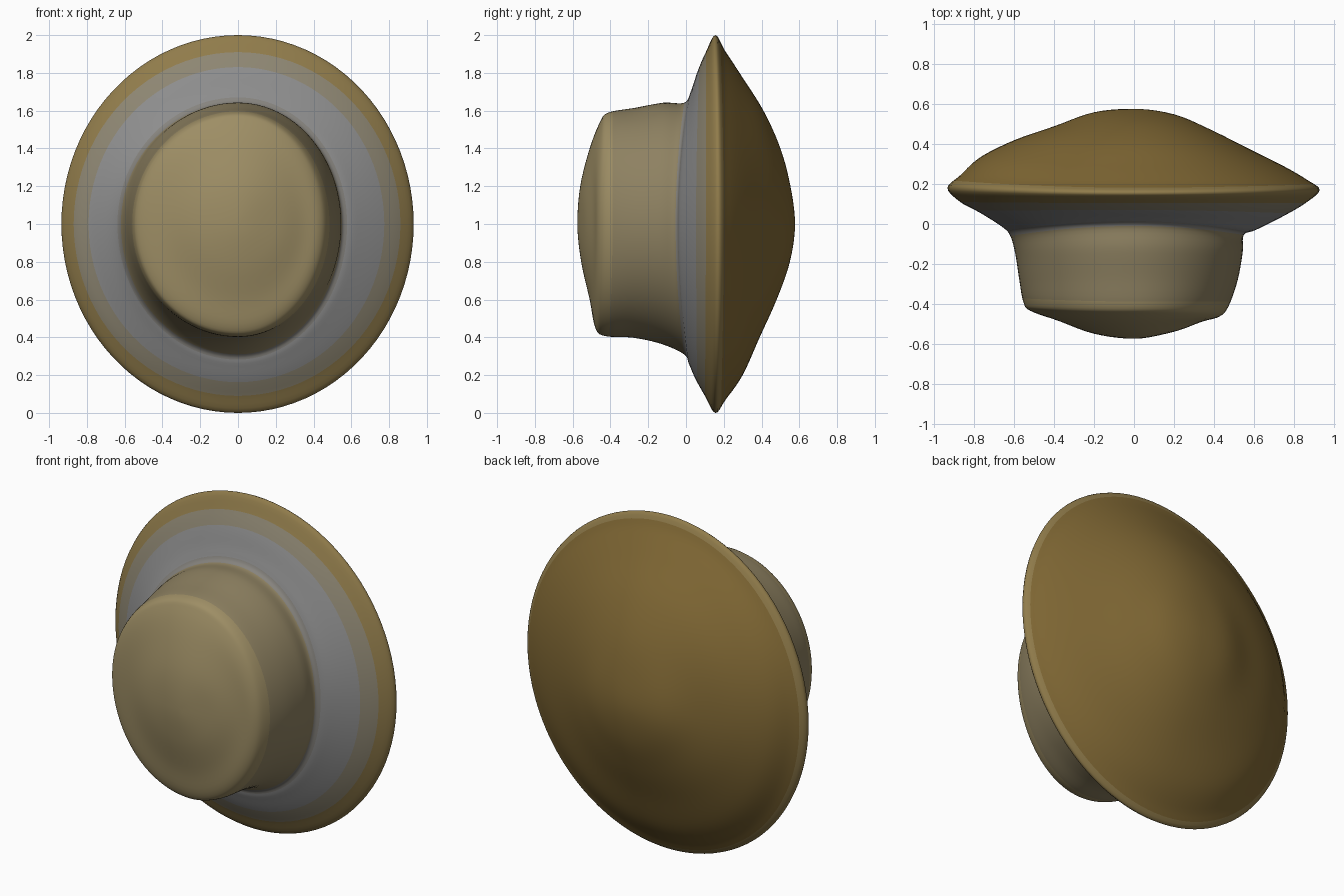
import bpy, bmesh, math

if "Cube" in bpy.data.objects:
    bpy.data.objects.remove(bpy.data.objects["Cube"])

# Profiles (radius, y) from the front pole over crown, brim and rim to the back pole
RIGHT = [(0, -.575), (.2, -.54), (.34, -.49), (.43, -.463), (.475, -.41), (.52, -.28), (.545, -.14),
         (.55, -.055), (.61, -.03), (.75, .04), (.86, .105), (.93, .17), (.87, .22), (.75, .29),
         (.56, .385), (.38, .475), (.2, .55), (0, .577)]
LEFT = [(0, -.575), (.2, -.55), (.38, -.485), (.52, -.435), (.555, -.39), (.575, -.28), (.595, -.15),
        (.62, -.06), (.66, -.015), (.77, .055), (.87, .11), (.935, .18), (.87, .245), (.77, .335),
        (.6, .42), (.4, .49), (.2, .56), (0, .577)]
TOP = [(0, -.575), (.2, -.56), (.4, -.51), (.54, -.455), (.59, -.41), (.615, -.27), (.642, -.12),
       (.642, -.01), (.70, .025), (.81, .062), (.91, .105), (1.0, .155), (.92, .205), (.79, .29),
       (.6, .41), (.4, .50), (.2, .553), (0, .577)]
BOTTOM = [(0, -.575), (.2, -.555), (.4, -.51), (.55, -.48), (.593, -.43), (.602, -.28), (.635, -.13),
          (.69, -.01), (.74, .015), (.82, .05), (.91, .10), (1.0, .155), (.93, .21), (.8, .30),
          (.6, .39), (.4, .48), (.2, .55), (0, .577)]
STEPS, SEGS = 5, 96


def smooth(pts):
    """Catmull-Rom resampling of a profile."""
    first, last = (-pts[1][0], pts[1][1]), (-pts[-2][0], pts[-2][1])
    p = [first] + pts + [last]
    out = []
    for i in range(1, len(p) - 2):
        for s in range(STEPS):
            t = s / STEPS
            out.append(tuple(.5 * (2 * b + (c - a) * t + (2 * a - 5 * b + 4 * c - d) * t * t
                                   + (3 * b - a - 3 * c + d) * t ** 3)
                             for a, b, c, d in zip(p[i - 1], p[i], p[i + 1], p[i + 2])))
    return out + [pts[-1]]


def material(name, rgb):
    m = bpy.data.materials.new(name)
    m.diffuse_color = (*rgb, 1)
    m.use_nodes = True
    m.node_tree.nodes["Principled BSDF"].inputs["Base Color"].default_value = m.diffuse_color
    return m


right, left, top, bottom = map(smooth, (RIGHT, LEFT, TOP, BOTTOM))
n = len(right)
bm = bmesh.new()

# Elliptical rings blended between the four profiles
rings = []
for i in range(n):
    if i in (0, n - 1):
        rings.append([bm.verts.new((0, right[i][1], 1))])
        continue
    ring = []
    for k in range(SEGS):
        a = 2 * math.pi * k / SEGS
        c, s = math.cos(a), math.sin(a)
        h = right[i] if c > 0 else left[i]
        v = top[i] if s > 0 else bottom[i]
        ring.append(bm.verts.new((h[0] * c, h[1] * c * c + v[1] * s * s, 1 + v[0] * s)))
    rings.append(ring)

# Colour zones along the profile
zones = [(4.2, 0), (7, 1), (7.6, 2), (9.2, 3), (10, 4), (11.6, 5), (99, 6)]
for i in range(n - 1):
    mat = next(m for limit, m in zones if i / STEPS < limit)
    A, B = rings[i], rings[i + 1]
    for k in range(SEGS):
        j = (k + 1) % SEGS
        if len(A) == 1:
            f = bm.faces.new((A[0], B[k], B[j]))
        elif len(B) == 1:
            f = bm.faces.new((A[k], B[0], A[j]))
        else:
            f = bm.faces.new((A[k], B[k], B[j], A[j]))
        f.material_index = mat
        f.smooth = True
bmesh.ops.recalc_face_normals(bm, faces=bm.faces)

mesh = bpy.data.meshes.new("domed_cap")
bm.to_mesh(mesh)
bm.free()
for name, rgb in [("crown_front", (.34, .27, .13)), ("crown_side", (.27, .22, .12)),
                  ("brim_inner", (.24, .23, .21)), ("brim_grey", (.27, .27, .27)),
                  ("brim_blend", (.27, .24, .17)), ("rim_olive", (.28, .20, .07)),
                  ("back_brown", (.22, .14, .035))]:
    mesh.materials.append(material(name, rgb))
bpy.context.collection.objects.link(bpy.data.objects.new("domed_cap", mesh))
